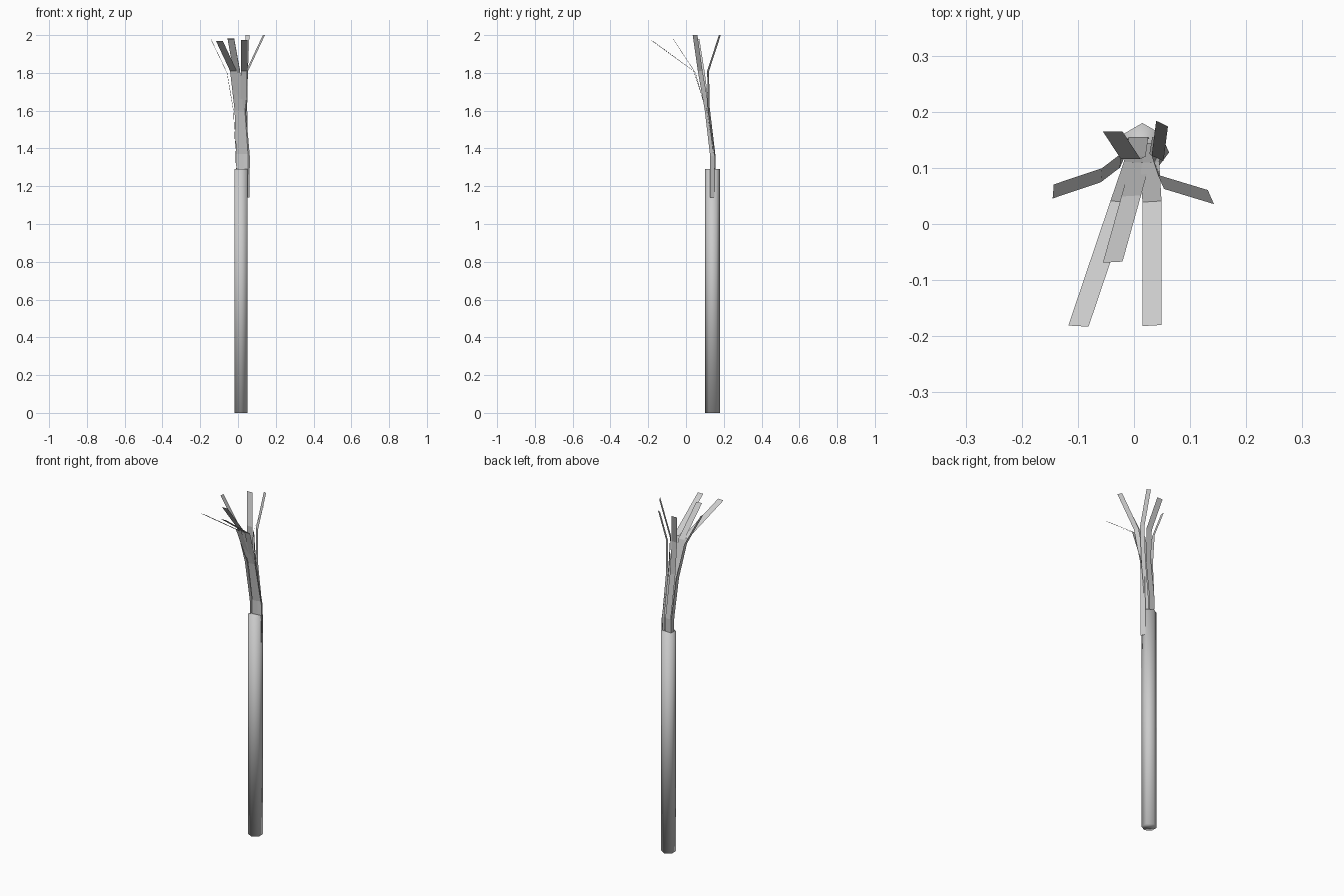
import bpy

CX, CY = 0.015, 0.14   # pole axis


def blade(name, half, *path):
    """Flat ribbon: sweeps a horizontal half-width vector along a path."""
    verts, faces = [], []
    for x, y, z in path:
        verts += [(x - half[0], y - half[1], z), (x + half[0], y + half[1], z)]
    for i in range(0, len(verts) - 2, 2):
        faces.append((i, i + 1, i + 3, i + 2))
    mesh = bpy.data.meshes.new(name)
    mesh.from_pydata(verts, [], faces)
    obj = bpy.data.objects.new(name, mesh)
    bpy.context.collection.objects.link(obj)
    return obj


# hexagonal stalk with corners pointing front and back
bpy.ops.mesh.primitive_cylinder_add(vertices=6, radius=0.04, depth=1.29,
                                    location=(CX, CY, 0.645))
bpy.context.object.name = "stalk"
bpy.ops.object.shade_smooth()

# blades drooping forward
blade("front_blade", (0.017, 0.001),
      (0.033, 0.14, 1.2), (0.035, 0.145, 1.37), (0.028, 0.11, 1.6),
      (0.032, 0.04, 1.81), (0.032, -0.181, 1.973))
blade("front_left_blade", (0.018, -0.001),
      (0.01, 0.14, 1.2), (0.008, 0.145, 1.37), (0.0, 0.11, 1.6),
      (-0.024, 0.04, 1.81), (-0.099, -0.182, 1.97))
blade("front_short_blade", (0.0175, 0.001),
      (0.012, 0.14, 1.2), (0.012, 0.14, 1.37), (0.01, 0.105, 1.6),
      (-0.005, 0.05, 1.8), (-0.038, -0.068, 1.98))

# blades drooping to the sides
blade("left_blade", (-0.001, -0.0125),
      (-0.008, 0.14, 1.2), (-0.012, 0.14, 1.37), (-0.024, 0.113, 1.6),
      (-0.058, 0.087, 1.8), (-0.144, 0.058, 1.98))
blade("right_blade", (0.0055, -0.0125),
      (0.056, 0.139, 1.14), (0.057, 0.14, 1.36), (0.036, 0.112, 1.6),
      (0.048, 0.075, 1.81), (0.137, 0.048, 2.0))

# blades leaning backward
blade("back_left_blade", (0.0175, 0.0),
      (0.01, 0.15, 1.2), (0.008, 0.155, 1.37), (0.003, 0.12, 1.62),
      (-0.006, 0.116, 1.81), (-0.038, 0.165, 1.985))
blade("back_right_blade", (0.0105, -0.005),
      (0.04, 0.15, 1.2), (0.043, 0.15, 1.37), (0.038, 0.12, 1.62),
      (0.042, 0.117, 1.81), (0.05, 0.179, 2.0))
